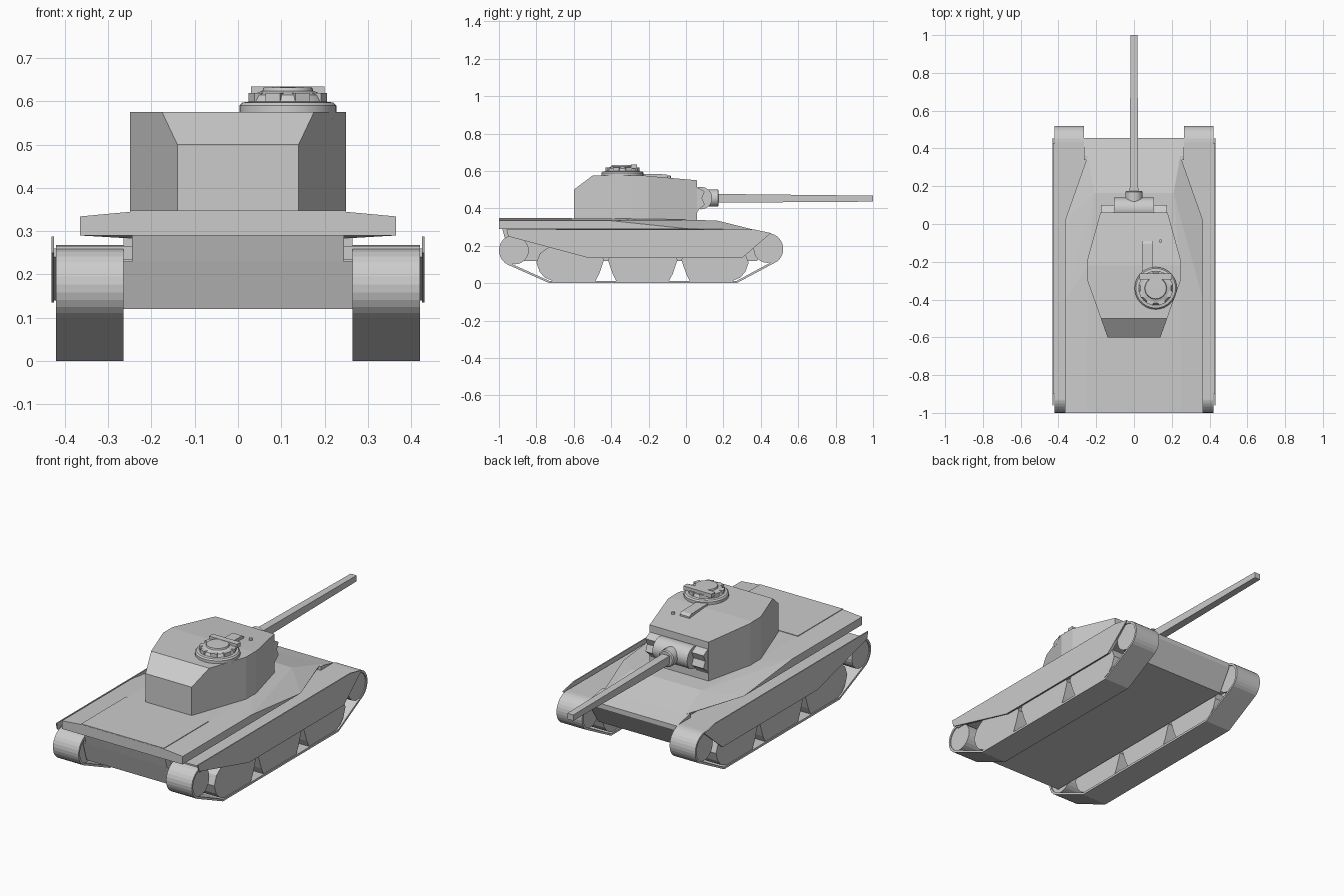
import bpy, bmesh, math
from mathutils import Vector, Matrix

if "Cube" in bpy.data.objects:
    bpy.data.objects.remove(bpy.data.objects["Cube"])


def finish(name, bm, mirror=False, smooth=False):
    bmesh.ops.recalc_face_normals(bm, faces=bm.faces)
    me = bpy.data.meshes.new(name)
    bm.to_mesh(me)
    bm.free()
    ob = bpy.data.objects.new(name, me)
    bpy.context.collection.objects.link(ob)
    if mirror:
        ob.modifiers.new("mirror", 'MIRROR')
    if smooth:
        bpy.ops.object.select_all(action='DESELECT')
        ob.select_set(True)
        bpy.context.view_layer.objects.active = ob
        bpy.ops.object.shade_smooth_by_angle(angle=math.radians(35))
    return ob


def extrude(bm, pts, vec):
    f = bm.faces.new([bm.verts.new(p) for p in pts])
    r = bmesh.ops.extrude_face_region(bm, geom=[f], use_keep_orig=True)
    vs = [g for g in r['geom'] if isinstance(g, bmesh.types.BMVert)]
    bmesh.ops.translate(bm, verts=vs, vec=vec)


def prism(name, yz, x0, x1, mirror=False):
    """Side profile extruded across x."""
    bm = bmesh.new()
    extrude(bm, [(x0, y, z) for y, z in yz], (x1 - x0, 0, 0))
    return finish(name, bm, mirror)


def box(name, x, y, z, mirror=False):
    return prism(name, [(y[0], z[0]), (y[1], z[0]), (y[1], z[1]), (y[0], z[1])], x[0], x[1], mirror)


def hull(name, pts):
    """Convex solid from points, each mirrored across x."""
    bm = bmesh.new()
    for x, y, z in pts:
        for s in (-1, 1):
            bm.verts.new((s * x, y, z))
    bmesh.ops.convex_hull(bm, input=bm.verts)
    bmesh.ops.dissolve_limit(bm, angle_limit=0.01, verts=bm.verts, edges=bm.edges)
    return finish(name, bm)


def lathe(name, prof, loc, axis='Z', n=32):
    """Revolved (radius, height) profile."""
    bm = bmesh.new()
    vs = [bm.verts.new((r, 0, h)) for r, h in prof]
    es = [bm.edges.new(p) for p in zip(vs, vs[1:])]
    bmesh.ops.spin(bm, geom=vs + es, axis=(0, 0, 1), cent=(0, 0, 0), angle=math.tau, steps=n)
    bmesh.ops.remove_doubles(bm, verts=bm.verts, dist=1e-4)
    if axis == 'X':
        bm.transform(Matrix.Rotation(math.pi / 2, 4, 'Y'))
    if axis == 'Y':
        bm.transform(Matrix.Rotation(-math.pi / 2, 4, 'X'))
    bm.transform(Matrix.Translation(loc))
    return finish(name, bm, smooth=True)


def arc(cy, cz, r, a0, a1, n=12):
    return [(cy + r * math.cos(math.radians(a0 + (a1 - a0) * i / n)),
             cz + r * math.sin(math.radians(a0 + (a1 - a0) * i / n))) for i in range(n + 1)]


# Lower hull, upper hull and nose
prism("lower_hull", [(-.93, .12), (-.965, .23), (.36, .23), (.36, .12)], -.265, .265)
prism("upper_hull", [(-.965, .23), (-.985, .30), (.34, .285), (.36, .23)], -.245, .245)
prism("nose", [(.34, .12), (.38, .12), (.455, .24), (.455, .265), (.36, .287), (.34, .287)], -.265, .265)

# Overhanging deck with sloped shoulders and glacis
hull("deck", [(.365, -1, .29), (.365, -1, .334), (.245, -1, .345), (.365, -.4, .334),
              (.365, .02, .29), (.245, -.23, .345), (.21, .165, .335),
              (.245, .36, .287), (.245, .36, .283), (.245, .0, .288)])
hull("engine_deck_plate", [(.25, -.999, .34), (.25, -.999, .348), (.25, -.61, .34), (.25, -.61, .348),
                           (.2, -.632, .348), (.2, -.632, .34)])

# Fenders and side skirts
box("fender", (.24, .42), (-.93, .36), (.235, .266), True)
prism("skirt", [(-.96, .288), (-.95, .25), (-.52, .135), (.3, .135), (.455, .268), (.36, .288)],
      .425, .431, True)
prism("skirt_backing", [(-.9, .26), (-.9, .24), (-.52, .14), (.3, .14), (.43, .26)], .41, .426, True)

# Track bands: outer and inner loops bridged to a thin belt
FY, FZ, RY, RZ, R = .435, .183, -.915, .175, .085


def loop(t):
    return (arc(FY, FZ, R - t, -52, 90) + arc(RY, RZ, R - t, 90, 242)
            + [(-.73, t), (.27, t)])


bm = bmesh.new()
rings = [[bm.verts.new((x, y, z)) for y, z in loop(t)]
         for x, t in ((.265, 0), (.42, 0), (.42, .012), (.265, .012))]
n = len(rings[0])
for k in range(4):
    a, b = rings[k], rings[(k + 1) % 4]
    for i in range(n):
        j = (i + 1) % n
        bm.faces.new((a[i], a[j], b[j], b[i]))
finish("track", bm, True)

# End wheels and paired road wheels
prism("front_wheel", arc(FY, FZ, .074, 0, 345, 23), .272, .415, True)
prism("rear_wheel", arc(RY, RZ, .074, 0, 345, 23), .272, .415, True)
inner_end = [(.045, .013), (.026, .05), (.012, .09), (.0, .125), (.03, .17), (.08, .195)]
outer_end = [(.085, .013), (.045, .03), (.018, .06), (.0, .11), (.02, .16), (.07, .195)]
for i, (y0, y1) in enumerate(((-.8, -.438), (-.418, -.045), (-.025, .335))):
    left = outer_end if i == 0 else inner_end
    right = outer_end if i == 2 else inner_end
    prism("road_wheel_pair_%d" % (i + 1),
          [(y0 + d, z) for d, z in left] + [(y1 - d, z) for d, z in reversed(right)],
          .272, .416, True)

# Turret: plan outline extruded up, roof cut by sloped planes
plan = [(.14, -.6), (.25, -.29), (.25, -.2), (.178, .06)]
plan += [(-x, y) for x, y in reversed(plan)]
bm = bmesh.new()
extrude(bm, [(x, y, .335) for x, y in plan], (0, 0, .24))
for p, q in (((-.6, .5), (-.5, .575)), ((-.22, .575), (.06, .55))):
    d = Vector((0, q[0] - p[0], q[1] - p[1]))
    r = bmesh.ops.bisect_plane(bm, geom=bm.verts[:] + bm.edges[:] + bm.faces[:],
                               plane_co=(0, *p), plane_no=(0, -d.z, d.y), clear_outer=True)
    bmesh.ops.holes_fill(bm, edges=[e for e in bm.edges if e.is_boundary])
finish("turret", bm)

# Gun mount: cheek blocks, rotor, sleeve and square tapered barrel
prism("turret_cheek", [(.05, .515), (.075, .505), (.1, .49), (.085, .455), (.1, .42), (.07, .395), (.05, .36)],
      .105, .176, True)
lathe("mantlet", [(0, -.105), (.06, -.105), (.06, .105), (0, .105)], (0, .08, .455), 'X')
lathe("gun_sleeve", [(0, 0), (.046, 0), (.046, .1), (.04, .105), (0, .105)], (0, .07, .455), 'Y', 16)
hull("barrel", [(.023, .1, .43), (.023, .1, .478), (.018, 1, .436), (.018, 1, .468)])

# Commander's cupola with vision blocks and hatch bar
CX, CY = .115, -.34
lathe("cupola", [(0, .56), (.112, .56), (.112, .59), (.105, .597), (.09, .599), (.082, .614),
                 (.06, .624), (0, .626)], (CX, CY, 0))
for i in range(8):
    bm = bmesh.new()
    bmesh.ops.create_cube(bm, size=1)
    bm.transform(Matrix.Translation((CX, CY, .609)) @ Matrix.Rotation(math.tau * (i + .5) / 8, 4, 'Z')
                 @ Matrix.Translation((.08, 0, 0)) @ Matrix.Diagonal((.022, .036, .02, 1)))
    finish("vision_block_%d" % (i + 1), bm)
box("hatch_bar", (.03, .2), (-.295, -.262), (.612, .634))
lathe("hatch_lid", [(.06, .62), (.056, .632), (0, .633)], (CX, CY, 0))

# Roof fittings
prism("roof_box", [(-.25, .56), (-.25, .585), (-.105, .582), (-.09, .572), (-.09, .55)], .042, .1)
lathe("roof_stud", [(0, .55), (.009, .55), (.009, .574), (0, .576)], (.14, -.09, 0), 'Z', 12)
